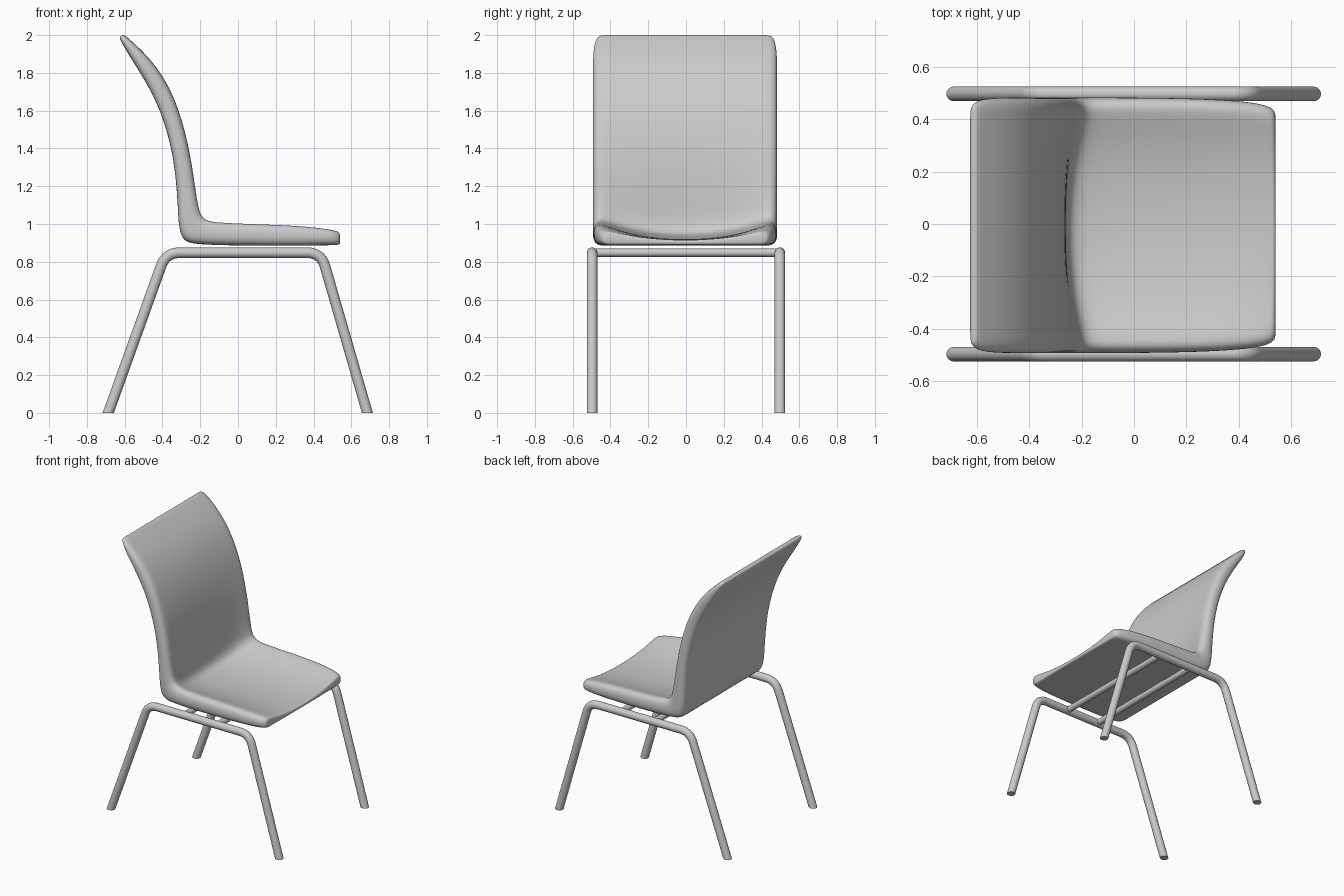
import bpy, bmesh
from math import pi, sin, cos
from mathutils import Vector

if "Cube" in bpy.data.objects:
    bpy.data.objects.remove(bpy.data.objects["Cube"])


def make_object(name, bm, angle=None):
    bmesh.ops.recalc_face_normals(bm, faces=bm.faces[:])
    me = bpy.data.meshes.new(name)
    bm.to_mesh(me)
    bm.free()
    ob = bpy.data.objects.new(name, me)
    bpy.context.collection.objects.link(ob)
    me.polygons.foreach_set("use_smooth", [True] * len(me.polygons))
    if angle:
        bpy.ops.object.select_all(action='DESELECT')
        bpy.context.view_layer.objects.active = ob
        ob.select_set(True)
        bpy.ops.object.shade_smooth_by_angle(angle=angle)
    return ob


def loft(bm, rings):
    n = len(rings[0])
    for a, b in zip(rings, rings[1:]):
        for i in range(n):
            j = (i + 1) % n
            bm.faces.new((a[i], a[j], b[j], b[i]))


# Seat shell stations: outer x, z, rim x, z, half width, centre thickness factor
STATIONS = [
    (-0.630, 1.990, -0.606, 2.005, 0.450, 1.00),
    (-0.622, 1.972, -0.588, 1.990, 0.474, 1.00),
    (-0.585, 1.905, -0.525, 1.935, 0.487, 1.00),
    (-0.510, 1.790, -0.430, 1.835, 0.489, 1.00),
    (-0.435, 1.655, -0.350, 1.700, 0.489, 1.00),
    (-0.380, 1.510, -0.295, 1.550, 0.489, 0.96),
    (-0.342, 1.350, -0.253, 1.380, 0.489, 0.84),
    (-0.325, 1.200, -0.228, 1.220, 0.489, 0.66),
    (-0.318, 1.080, -0.210, 1.105, 0.489, 0.52),
    (-0.313, 0.975, -0.193, 1.045, 0.489, 0.42),
    (-0.290, 0.905, -0.155, 1.018, 0.489, 0.36),
    (-0.210, 0.892, -0.090, 1.012, 0.489, 0.34),
    (-0.060, 0.887, 0.030, 1.006, 0.489, 0.32),
    (0.150, 0.885, 0.180, 1.001, 0.487, 0.31),
    (0.340, 0.885, 0.340, 0.993, 0.481, 0.31),
    (0.470, 0.887, 0.470, 0.978, 0.469, 0.32),
    (0.525, 0.889, 0.525, 0.966, 0.452, 0.34),
    (0.541, 0.892, 0.541, 0.956, 0.432, 0.34),
]
US = [-0.94, -0.85, -0.7, -0.5, -0.25, 0, 0.25, 0.5, 0.7, 0.85, 0.94]


def seat_ring(bm, ox, oz, rx, rz, w, t):
    def pt(u, v):
        return bm.verts.new((ox + (rx - ox) * v, u * w - 0.005, oz + (rz - oz) * v))
    ring = [pt(u, 0) for u in US]
    ring += [pt(1, 0.2), pt(1, 0.78)]
    ring += [pt(u, t + (1 - t) * min(1, abs(u) / 0.9) ** 2.3) for u in reversed(US)]
    ring += [pt(-1, 0.78), pt(-1, 0.2)]
    return ring


bm = bmesh.new()
rings = [seat_ring(bm, *s) for s in STATIONS]
loft(bm, rings)
n = len(US)
for r in (rings[0], rings[-1]):
    inner = r[n + 2:2 * n + 2][::-1]
    for i in range(n - 1):
        bm.faces.new((r[i], r[i + 1], inner[i + 1], inner[i]))
    bm.faces.new((r[n - 1], r[n], r[n + 1], inner[-1]))
    bm.faces.new((r[0], inner[0], r[-2], r[-1]))
seat = make_object("seat_shell", bm)
sub = seat.modifiers.new("smooth", 'SUBSURF')
sub.levels = sub.render_levels = 2


# Leg frame path in x, z with rounded corners
def rounded_path(points, setback, steps=8):
    pts = [Vector(p) for p in points]
    out = [pts[0]]
    for a, b, c in zip(pts, pts[1:], pts[2:]):
        p = b + (a - b).normalized() * setback
        q = b + (c - b).normalized() * setback
        for k in range(steps + 1):
            t = k / steps
            out.append(p * (1 - t) ** 2 + b * 2 * t * (1 - t) + q * t * t)
    return out + [pts[-1]]


def leg_frame(name, y, r=0.028, sides=24):
    path = rounded_path([(-0.687, 0), (-0.382, 0.848), (0.440, 0.848), (0.685, 0)], 0.075)
    bm = bmesh.new()
    rings = []
    for i, p in enumerate(path):
        d0 = (p - path[max(i - 1, 0)]).normalized()
        d1 = (path[min(i + 1, len(path) - 1)] - p).normalized()
        d = (d0 + d1).normalized()
        if i == 0:                       # feet are cut level with the floor
            m = Vector((-1 / d.y, 0))
        elif i == len(path) - 1:
            m = Vector((-1 / d.y, 0))
        else:
            m = Vector((-d.y, d.x)) / d.dot(d1)
        if i == 0:
            m = Vector((-1 / abs(d.y), 0))
        rings.append([bm.verts.new((p.x + m.x * r * cos(a), y + r * sin(a), p.y + m.y * r * cos(a)))
                      for a in (2 * pi * k / sides for k in range(sides))])
    loft(bm, rings)
    bm.faces.new(rings[0])
    bm.faces.new(rings[-1])
    make_object(name, bm, 0.7)


leg_frame("leg_frame_near", -0.497)
leg_frame("leg_frame_far", 0.497)

# Cross bars under the seat
for name, x in (("cross_bar_front", 0.18), ("cross_bar_back", -0.09)):
    bm = bmesh.new()
    rings = [[bm.verts.new((x + 0.022 * cos(a), y, 0.848 + 0.022 * sin(a)))
              for a in (2 * pi * k / 20 for k in range(20))] for y in (-0.497, 0.497)]
    loft(bm, rings)
    for r in rings:
        bm.faces.new(r)
    make_object(name, bm, 0.7)
